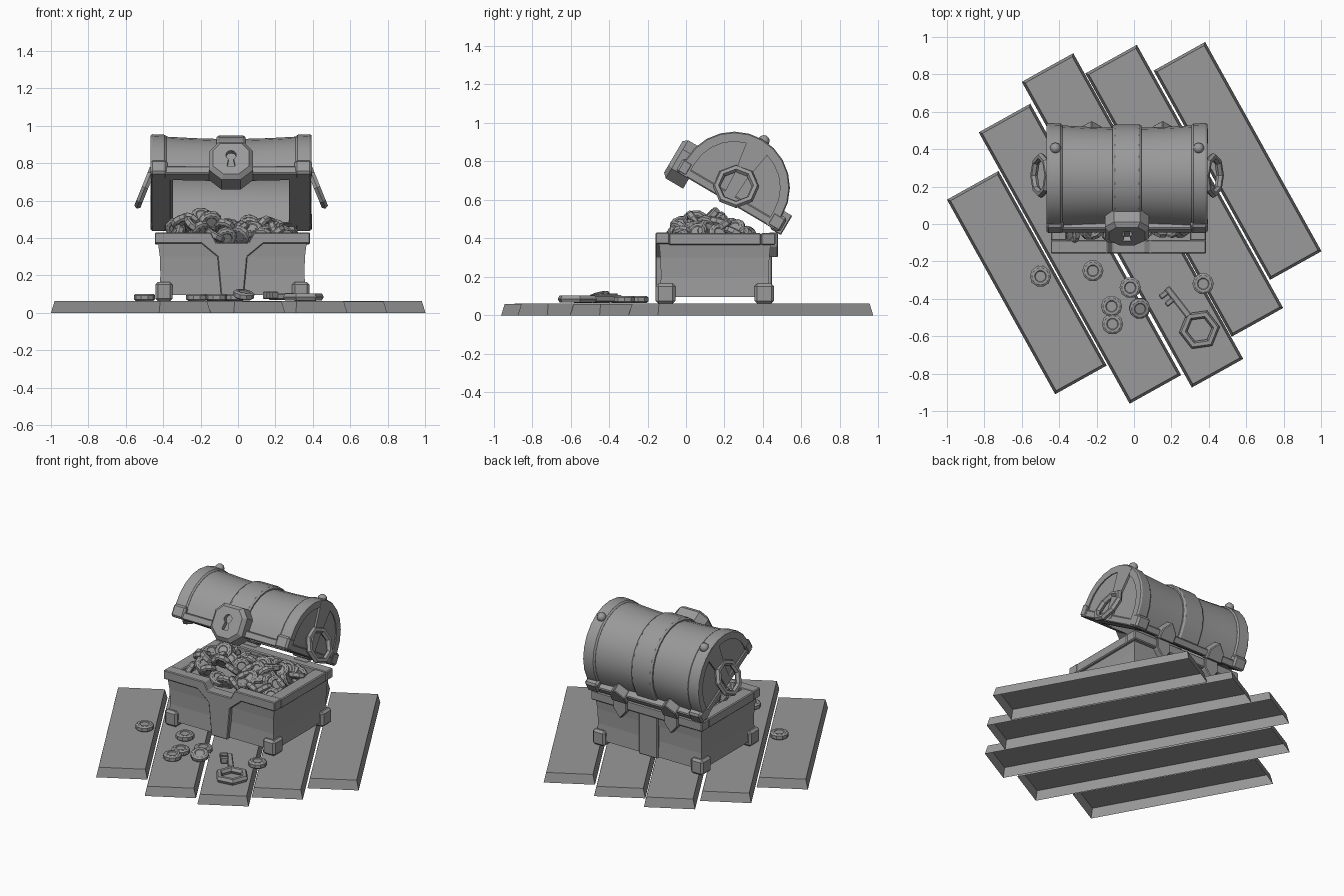
import bpy, bmesh, math, random
from math import sin, cos, pi, radians
from mathutils import Matrix, Vector

if "Cube" in bpy.data.objects:
    bpy.data.objects.remove(bpy.data.objects["Cube"])

random.seed(4)
CX, CY = -0.03, 0.15
BODY = Matrix.Translation((CX, CY, 0))
LID = Matrix.Translation((-0.037, 0.25, 0.665)) @ Matrix.Rotation(radians(-30.5), 4, 'X')
BASE = -0.08


def loft(name, rings, M=Matrix(), smooth=False, bevel=0, first_cap=True):
    """Skin a list of equal-length closed rings and cap the ends."""
    bm = bmesh.new()
    rows = [[bm.verts.new(p) for p in r] for r in rings]
    n = len(rows[0])
    for a, b in zip(rows, rows[1:]):
        for i in range(n):
            bm.faces.new((a[i], a[(i + 1) % n], b[(i + 1) % n], b[i]))
    if first_cap:
        bm.faces.new(rows[0])
    bm.faces.new(rows[-1])
    bmesh.ops.recalc_face_normals(bm, faces=bm.faces)
    me = bpy.data.meshes.new(name)
    bm.to_mesh(me)
    bm.free()
    ob = bpy.data.objects.new(name, me)
    bpy.context.collection.objects.link(ob)
    ob.matrix_world = M
    if bevel:
        m = ob.modifiers.new("bevel", 'BEVEL')
        m.width, m.segments = bevel, 1
    if smooth:
        bpy.ops.object.select_all(action='DESELECT')
        ob.select_set(True)
        bpy.context.view_layer.objects.active = ob
        bpy.ops.object.shade_smooth_by_angle(angle=radians(30))
    return ob


def box(name, x0, x1, y0, y1, z0, z1, M=Matrix(), bevel=0.006):
    r = [(x0, y0), (x1, y0), (x1, y1), (x0, y1)]
    return loft(name, [[(x, y, z) for x, y in r] for z in (z0, z1)], M, bevel=bevel)


def plate(name, pts, y0, y1, M=Matrix(), bevel=0.005):
    """Extrude an x-z outline along y."""
    return loft(name, [[(x, y, z) for x, z in pts] for y in (y0, y1)], M, bevel=bevel)


def arch(name, stations, thick=None, base=BASE, n=12):
    """Half-barrel along x from (x, radius) stations; solid if thick is None."""
    rings = []
    for x, r in stations:
        def curve(r):
            return [(-r, base)] + [(-r * cos(pi * i / n), r * sin(pi * i / n))
                                   for i in range(n + 1)] + [(r, base)]
        pts = curve(r) + (curve(r - thick)[::-1] if thick else [])
        rings.append([(x, u, v) for u, v in pts])
    return loft(name, rings, LID, smooth=True)


# Deck of five slanted planks, open underneath: top-left corner and length
d, w = Vector((0.486, -0.874)), Vector((0.874, 0.486))
for i, (x, y, length) in enumerate([(-1.0, 0.13, 1.19), (-0.83, 0.49, 1.66), (-0.6, 0.76, 1.87),
                                    (-0.26, 0.805, 1.61), (0.105, 0.82, 1.28)]):
    def rect(inset, z):
        o = Vector((x, y))
        return [tuple(o + d * a + w * b) + (z,) for a, b in (
            (inset, inset), (length - inset, inset),
            (length - inset, 0.315 - inset), (inset, 0.315 - inset))]
    loft(f"plank_{i + 1}", [rect(0, 0), rect(0.014, 0.062 - 0.002 * (i % 2))], first_cap=False)

# Chest body with slightly waisted walls, rim and feet
loft("chest_body", [[(sx * a, sy * b, z) for sx, sy in ((-1, -1), (1, -1), (1, 1), (-1, 1))]
                    for a, b, z in ((0.395, 0.288, 0.095), (0.385, 0.28, 0.2),
                                    (0.388, 0.283, 0.3), (0.397, 0.29, 0.37))], BODY)
for s in (-1, 1):
    box("side_rim", *sorted((s * 0.33, s * 0.415)), -0.24, 0.24, 0.365, 0.428, BODY)
    for t in (-1, 1):
        box("foot", *sorted((s * 0.32, s * 0.412)), *sorted((t * 0.205, t * 0.308)),
            0.062, 0.165, BODY, 0.014)

# Front rim with notch and tapering centre strap; plain back rim and strap
half = [(0.085, 0.375), (0.115, 0.43), (0.415, 0.43), (0.415, 0.37), (0.165, 0.37),
        (0.08, 0.3), (0.06, 0.085)]
front = half + [(-x, z) for x, z in half[::-1]]
plate("front_rim", front, -0.308, -0.235, BODY)
box("back_rim", -0.415, 0.415, 0.24, 0.315, 0.365, 0.428, BODY)
box("back_strap", -0.07, 0.07, 0.27, 0.298, 0.085, 0.37, BODY)

# Lid: waisted barrel shell, solid ends, raised bands
waist = [(-0.4, 0.28), (-0.2, 0.269), (0, 0.263), (0.2, 0.269), (0.4, 0.28)]
arch("lid_barrel", waist, 0.05)
arch("lid_centre_band", [(-0.078, 0.274), (-0.065, 0.283), (0.065, 0.283), (0.078, 0.274)], 0.04)
for s in (-1, 1):
    arch("lid_end_wall", [(s * 0.31, 0.27), (s * 0.418, 0.27)])
    arch("lid_end_band", [(s * 0.345, 0.278), (s * 0.355, 0.287), (s * 0.42, 0.29),
                          (s * 0.43, 0.284)], 0.045)
    box("lid_back_corner", *sorted((s * 0.34, s * 0.432)), 0.24, 0.322, BASE - 0.002, 0.0, LID, 0.012)
    box("lid_front_corner", *sorted((s * 0.34, s * 0.432)), -0.305, -0.24, BASE - 0.002, 0.0, LID, 0.012)
    box("lid_end_rim", *sorted((s * 0.32, s * 0.428)), -0.26, 0.26, BASE - 0.001, -0.035, LID)

    # Flared strap on the lid end
    strap = [(-0.03, -0.06), (0.03, -0.06), (0.035, 0.06), (0.07, 0.275), (-0.07, 0.275), (-0.035, 0.06)]
    loft("lid_end_strap", [[(s * x, u, v) for u, v in strap] for x in (0.41, 0.431)], LID)
    # Ring handle hanging outwards
    bpy.ops.mesh.primitive_torus_add(major_segments=8, minor_segments=6, major_radius=0.101,
                                     minor_radius=0.02, location=(-0.037 + s * 0.46, 0.26, 0.67),
                                     rotation=(0, s * radians(68), 0))
    bpy.context.object.name = "ring_handle"
    # Rivet on the end band
    bpy.ops.mesh.primitive_uv_sphere_add(segments=10, ring_count=6, radius=0.03,
                                         location=(-0.037 + s * 0.383, 0.405, 0.907))
    bpy.context.object.name = "rivet"
    bpy.ops.object.shade_smooth()

    # Hinge leaves across the back seam
    hx = s * 0.19
    plate("lid_hinge", [(hx - 0.055, -0.09), (hx + 0.055, -0.09), (hx + 0.055, -0.03),
                        (hx, 0.03), (hx - 0.055, -0.03)], 0.27, 0.335, LID)
    plate("body_hinge", [(hx - 0.05, 0.43), (hx + 0.05, 0.43), (hx + 0.05, 0.36),
                         (hx, 0.3), (hx - 0.05, 0.36)], 0.28, 0.328, BODY)
box("lid_front_rim", -0.36, 0.36, -0.298, -0.22, BASE - 0.001, -0.035, LID)
box("lid_back_rim", -0.36, 0.36, 0.235, 0.312, BASE - 0.001, -0.035, LID)

# Lock block with a keyhole
oct_pts = [(-0.05, -0.125), (0.05, -0.125), (0.118, -0.065), (0.118, 0.05), (0.07, 0.105),
           (-0.07, 0.105), (-0.118, 0.05), (-0.118, -0.065)]
LOCK = LID @ Matrix.Translation((0, 0.005, -0.015))
lock = loft("lock_plate", [[(x * k, u, v * k) for x, v in oct_pts]
                           for u, k in ((-0.23, 1), (-0.335, 1), (-0.358, 0.82))], LOCK)
hole = [(0.028 * cos(radians(a)), 0.015 + 0.028 * sin(radians(a))) for a in range(-60, 241, 30)]
hole += [(-0.022, -0.055), (0.022, -0.055)]
cutter = plate("keyhole_cutter", hole, -0.4, -0.33, LOCK, 0)
bpy.context.view_layer.update()
mod = lock.modifiers.new("keyhole", 'BOOLEAN')
mod.object, mod.operation, mod.solver = cutter, 'DIFFERENCE', 'EXACT'
bpy.context.view_layer.objects.active = lock
bpy.ops.object.modifier_apply(modifier="keyhole")
bpy.data.objects.remove(cutter)

# Coin with shallow dished faces, instanced on the deck and in the pile
prof = [(0.028, -0.015), (0.032, -0.019), (0.046, -0.019), (0.057, -0.011),
        (0.057, 0.011), (0.046, 0.019), (0.032, 0.019), (0.028, 0.015)]
coin = loft("coin", [[(r * cos(pi * k / 5), r * sin(pi * k / 5), z) for k in range(10)]
                     for r, z in prof], smooth=True)
coin.location = (-0.5, -0.28, 0.083)


def add_coin(name, loc, rot=(0, 0, 0)):
    c = bpy.data.objects.new(name, coin.data)
    c.location, c.rotation_euler = loc, rot
    bpy.context.collection.objects.link(c)


for x, y in [(-0.22, -0.25), (-0.02, -0.34), (-0.12, -0.44), (-0.115, -0.535), (0.37, -0.32)]:
    add_coin("loose_coin", (x, y, 0.083))
add_coin("leaning_coin", (0.03, -0.45, 0.097), (0.25, 0.15, 0))


def pile_height(x, y):
    g = lambda a, b, h, r: h * math.exp(-((x - a) ** 2 + (y - b) ** 2) / r)
    return 0.385 + g(-0.22, 0.09, 0.13, 0.022) + g(0.1, 0.16, 0.085, 0.025)


for i in range(10):
    for j in range(6):
        x = -0.32 + 0.064 * i + random.uniform(-.02, .02)
        y = -0.03 + 0.07 * j + random.uniform(-.02, .02)
        add_coin("pile_coin", (x, y, pile_height(x, y) + random.uniform(-.01, .02)),
                 (random.uniform(-1.1, 1.1), random.uniform(-1, 1), random.random() * 3))

# Key lying on the deck, shaft along local +x
KEY = Matrix.Translation((0.35, -0.565, 0.085)) @ Matrix.Rotation(radians(128), 4, 'Z')
bpy.ops.mesh.primitive_torus_add(major_segments=6, minor_segments=6, major_radius=0.088,
                                 minor_radius=0.022)
bow = bpy.context.object
bow.name = "key_bow"
bow.matrix_world = KEY
box("key_shaft", 0.09, 0.285, -0.018, 0.018, -0.015, 0.02, KEY)
for a in (0.2, 0.25):
    box("key_bit", a, a + 0.03, 0.01, 0.06, -0.012, 0.03, KEY)

# One dark grey for everything
grey = bpy.data.materials.new("dark_grey")
grey.diffuse_color = (0.32, 0.32, 0.32, 1)
grey.use_nodes = True
grey.node_tree.nodes["Principled BSDF"].inputs["Base Color"].default_value = grey.diffuse_color
for ob in bpy.data.objects:
    if not ob.data.materials:
        ob.data.materials.append(grey)
